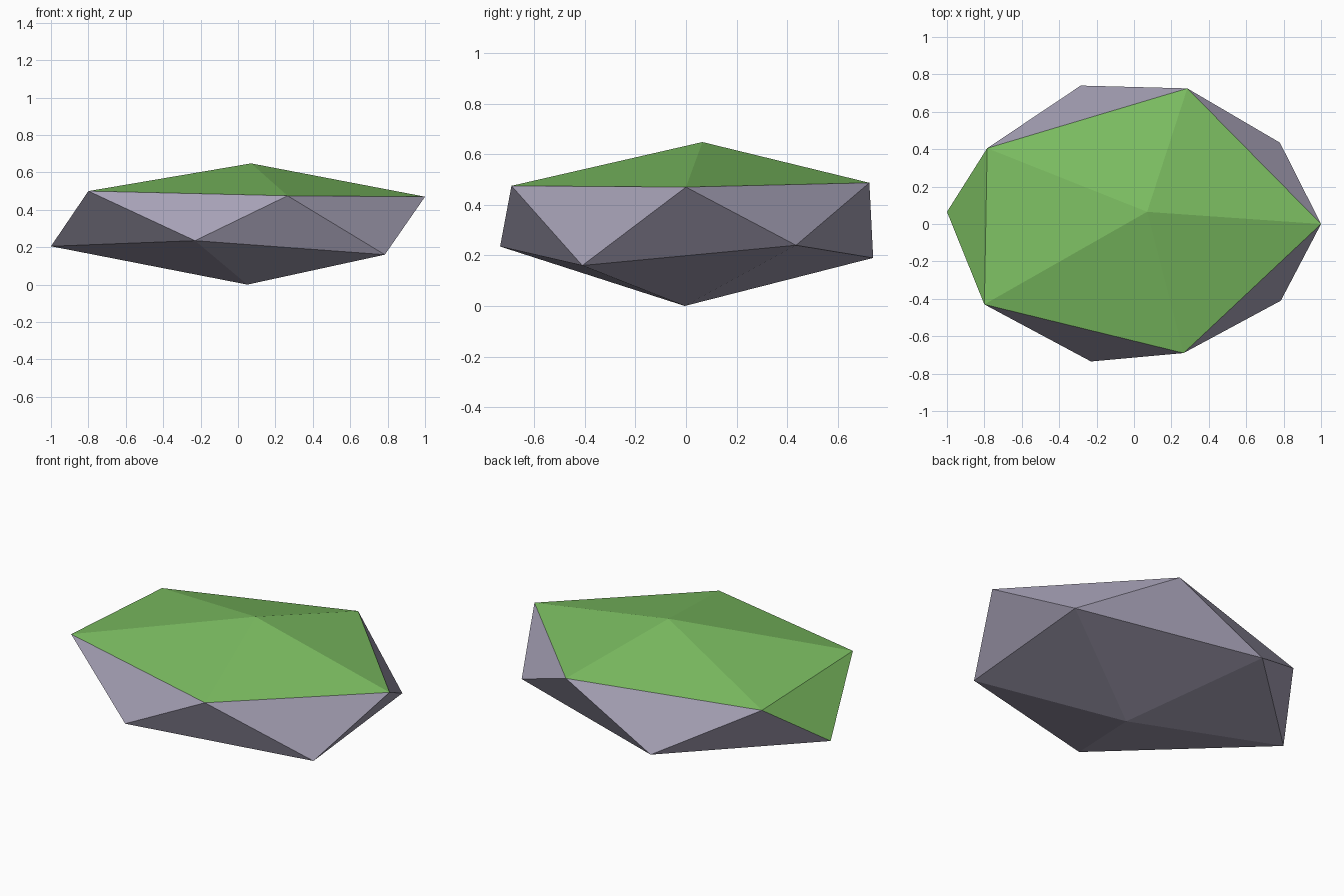
import bpy
import bmesh

if "Cube" in bpy.data.objects:
    bpy.data.objects.remove(bpy.data.objects["Cube"])


def material(name, colour):
    mat = bpy.data.materials.new(name)
    mat.diffuse_color = (*colour, 1.0)
    mat.use_nodes = True
    mat.node_tree.nodes["Principled BSDF"].inputs["Base Color"].default_value = mat.diffuse_color
    return mat


# Two staggered rings, listed anticlockwise, and the two tips
upper_ring = [(1.0, 0.0, 0.47), (0.285, 0.725, 0.487), (-0.785, 0.405, 0.46),
              (-0.80, -0.43, 0.50), (0.265, -0.69, 0.475)]
lower_ring = [(0.78, 0.435, 0.24), (-0.285, 0.74, 0.19), (-1.0, 0.065, 0.205),
              (-0.23, -0.735, 0.235), (0.785, -0.41, 0.16)]
top_tip = (0.07, 0.065, 0.648)
bottom_tip = (0.05, -0.005, 0.0)

bm = bmesh.new()
upper = [bm.verts.new(p) for p in upper_ring]
lower = [bm.verts.new(p) for p in lower_ring]
top, bottom = bm.verts.new(top_tip), bm.verts.new(bottom_tip)

for i in range(5):
    j = (i + 1) % 5
    bm.faces.new((upper[i], upper[j], top))          # grassy cap
    bm.faces.new((upper[j], upper[i], lower[i]))     # sides, pointing down
    bm.faces.new((lower[i], lower[j], upper[j]))     # sides, pointing up
    bm.faces.new((lower[j], lower[i], bottom))       # underside
bmesh.ops.recalc_face_normals(bm, faces=bm.faces)

# Grass covers the cap and the one side face that looks along -x
for face in bm.faces:
    side_patch = face.normal.x < -0.7 and face.normal.z > 0
    face.material_index = 1 if face.normal.z > 0.7 or side_patch else 0

mesh = bpy.data.meshes.new("grassy_rock")
bm.to_mesh(mesh)
bm.free()
mesh.materials.append(material("grey stone", (0.38, 0.355, 0.465)))
mesh.materials.append(material("grass green", (0.20, 0.51, 0.12)))
rock = bpy.data.objects.new("grassy_rock", mesh)
bpy.context.collection.objects.link(rock)
